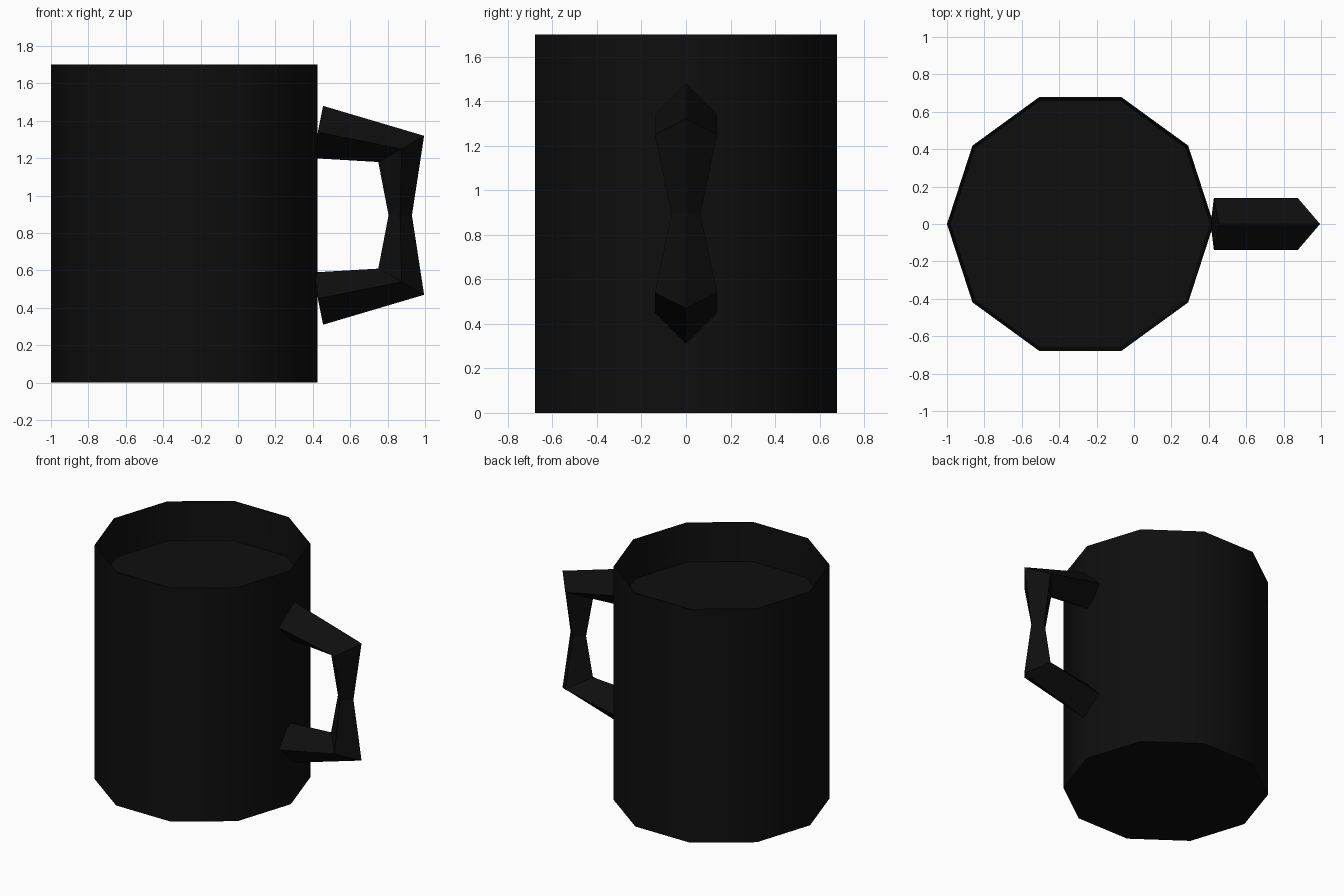
import bpy, bmesh, math

if "Cube" in bpy.data.objects:
    bpy.data.objects.remove(bpy.data.objects["Cube"])

mat = bpy.data.materials.new("near_black")
mat.diffuse_color = (0.0045, 0.0045, 0.0045, 1)
mat.use_nodes = True
mat.node_tree.nodes["Principled BSDF"].inputs["Base Color"].default_value = mat.diffuse_color


def finish(name, bm):
    bmesh.ops.recalc_face_normals(bm, faces=bm.faces)
    me = bpy.data.meshes.new(name)
    bm.to_mesh(me)
    bm.free()
    me.materials.append(mat)
    ob = bpy.data.objects.new(name, me)
    bpy.context.collection.objects.link(ob)
    return ob


def loft(rings):
    """Join equal-sized point rings with quads and cap both ends."""
    bm = bmesh.new()
    vs = [[bm.verts.new(p) for p in r] for r in rings]
    n = len(vs[0])
    for a, b in zip(vs, vs[1:]):
        for i in range(n):
            j = (i + 1) % n
            bm.faces.new((a[i], a[j], b[j], b[i]))
    bm.faces.new(vs[0])
    bm.faces.new(vs[-1])
    return bm


def decagon(r, z):
    return [(-0.287 + r * math.cos(k * math.pi / 5), r * math.sin(k * math.pi / 5), z)
            for k in range(10)]


# ten-sided cup: outside, thin rim, inner wall and the drink level
cup = finish("cup", loft([decagon(0.713, 0), decagon(0.713, 1.70),
                          decagon(0.706, 1.70), decagon(0.695, 1.42)]))
bpy.context.view_layer.objects.active = cup
cup.select_set(True)
bpy.ops.object.shade_smooth_by_angle(angle=math.radians(40))

# handle: diamond sections (outer, side, inner as x,z; half width), mirrored about mid height
MID = 0.895


def diamond(outer, side, inner, w, flip):
    f = lambda p, y: (p[0], y, 2 * MID - p[1] if flip else p[1])
    return [f(outer, 0), f(side, w), f(inner, 0), f(side, -w)]


root = ((0.455, 1.48), (0.427, 1.34), (0.41, 1.20), 0.14)
corner = ((0.995, 1.32), (0.875, 1.25), (0.75, 1.18), 0.14)
waist = ((0.93, MID), (0.867, MID), (0.805, MID), 0.065)
finish("handle", loft([diamond(*root, False), diamond(*corner, False),
                       diamond(*waist, False),
                       diamond(*corner, True), diamond(*root, True)]))
